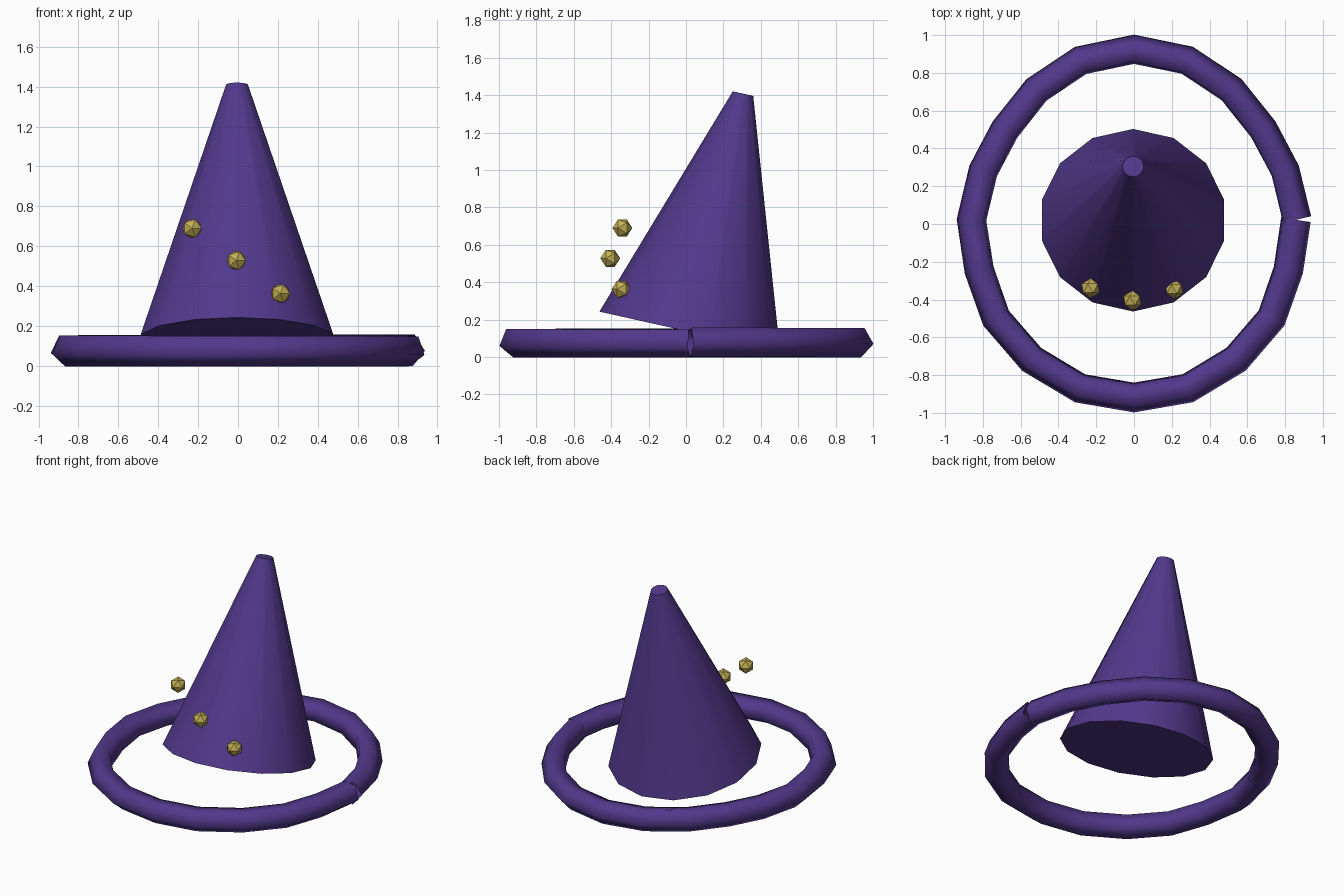
import bpy, bmesh
from math import radians, cos, sin, pi
from mathutils import Vector

if "Cube" in bpy.data.objects:
    bpy.data.objects.remove(bpy.data.objects["Cube"])


def material(name, color):
    m = bpy.data.materials.new(name)
    m.diffuse_color = color
    m.use_nodes = True
    m.node_tree.nodes["Principled BSDF"].inputs["Base Color"].default_value = m.diffuse_color
    return m


purple = material("purple_felt", (0.085, 0.04, 0.26, 1))
gold = material("gold", (0.55, 0.43, 0.09, 1))

# Brim: five-sided tube swept once round, with its two ends meeting at +x
upper = [(0.795, 0.28), (0.68, 0.497), (0.513, 0.707), (0.28, 0.862)]
lower = [(0.285, -0.868), (0.54, -0.715), (0.728, -0.497), (0.817, -0.243)]
end = [(0.857, 0.022)]


def flip(points):
    return [(-x, y) for x, y in reversed(points)]


path = (end + upper + [(0, 0.92)] + flip(upper) + flip(end)
        + flip(lower) + [(0, -0.917)] + lower + end)
path = [Vector((x, y, 0.08)) for x, y in path]
SIDES, RADIUS = 5, 0.083
last = len(path) - 1

bm = bmesh.new()
rings = []
for i, p in enumerate(path):
    before = (p - path[i - 1]).normalized() if i > 0 else Vector()
    after = (path[i + 1] - p).normalized() if i < last else Vector()
    t = (before + after).normalized()
    out = Vector((t.y, -t.x, 0))
    twist = radians(-3 - 15 * i / last)
    ring = []
    for k in range(SIDES):
        a = twist + 2 * pi * k / SIDES
        ring.append(bm.verts.new(p + RADIUS * (cos(a) * out + sin(a) * Vector((0, 0, 1)))))
    rings.append(ring)
for r0, r1 in zip(rings, rings[1:]):
    for k in range(SIDES):
        n = (k + 1) % SIDES
        bm.faces.new((r0[k], r1[k], r1[n], r0[n])).smooth = True
bmesh.ops.recalc_face_normals(bm, faces=bm.faces)
mesh = bpy.data.meshes.new("brim")
bm.to_mesh(mesh)
bm.free()
mesh.materials.append(purple)
brim = bpy.data.objects.new("brim", mesh)
bpy.context.collection.objects.link(brim)

# Crown: blunt cone leaning backwards
tilt, depth = 0.22, 1.305
base = Vector((-0.005, 0.02, 0.135))
axis = Vector((0, sin(tilt), cos(tilt)))
bpy.ops.mesh.primitive_cone_add(vertices=14, radius1=0.495, radius2=0.056, depth=depth,
                                location=base + axis * depth / 2, rotation=(-tilt, 0, 0))
crown = bpy.context.object
crown.name = "crown"
crown.data.materials.append(purple)
bpy.ops.object.shade_smooth_by_angle(angle=radians(40))

# Studs: three floating gold beads across the front
for i, loc in enumerate([(-0.23, -0.34, 0.69), (-0.008, -0.405, 0.528), (0.213, -0.345, 0.363)]):
    bpy.ops.mesh.primitive_ico_sphere_add(subdivisions=1, radius=0.053, location=loc,
                                          rotation=(pi / 2, 0, 0))
    stud = bpy.context.object
    stud.name = f"stud_{i + 1}"
    stud.data.materials.append(gold)
